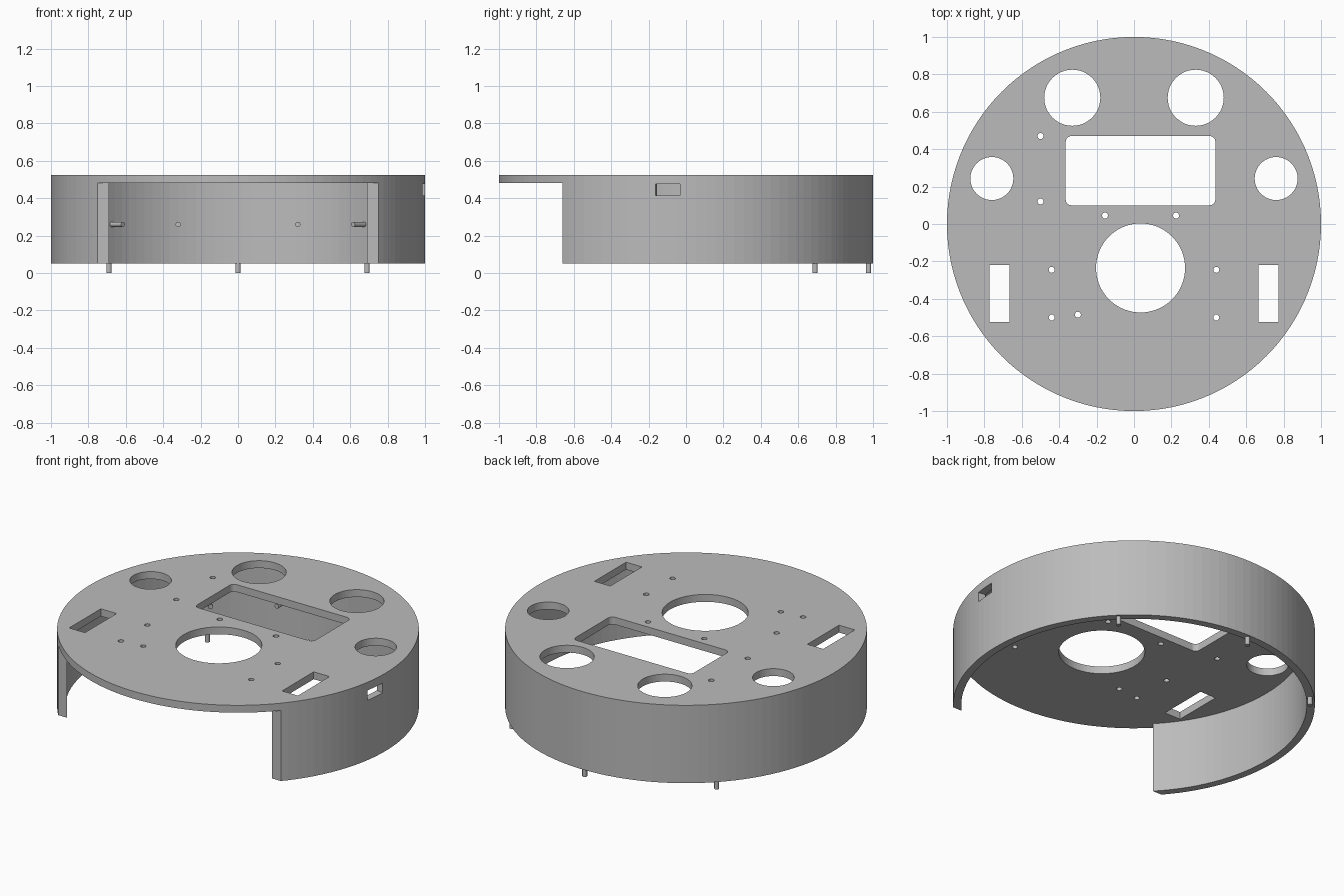
import bpy, bmesh
from math import sin, cos, pi, radians, asin
from mathutils import Matrix, Vector

cube = bpy.data.objects.get("Cube")
if cube:
    bpy.data.objects.remove(cube)

grey = bpy.data.materials.new("plain grey")
grey.use_nodes = True
colour = (0.5, 0.5, 0.5, 1)
grey.diffuse_color = colour
grey.node_tree.nodes["Principled BSDF"].inputs["Base Color"].default_value = colour

TOP, CEILING, BOTTOM = 0.525, 0.48, 0.05
INNER, FRONT = 0.955, -0.66


def arc(x, y, r, start=0, end=2 * pi, n=48, closed=True):
    steps = n if closed else n - 1
    return [(x + r * cos(start + (end - start) * i / steps),
             y + r * sin(start + (end - start) * i / steps)) for i in range(n)]


def rounded_rect(x0, x1, y0, y1, r):
    pts = []
    corners = [(x1 - r, y1 - r), (x0 + r, y1 - r), (x0 + r, y0 + r), (x1 - r, y0 + r)]
    for k, (x, y) in enumerate(corners):
        pts += arc(x, y, r, k * pi / 2, (k + 1) * pi / 2, 7, False)
    return pts


def prism(bm, pts, z0, z1):
    low = [bm.verts.new((x, y, z0)) for x, y in pts]
    high = [bm.verts.new((x, y, z1)) for x, y in pts]
    bm.faces.new(low[::-1])
    bm.faces.new(high)
    for i in range(len(pts)):
        j = (i + 1) % len(pts)
        bm.faces.new((low[i], low[j], high[j], high[i]))


def finish(bm, name):
    bmesh.ops.recalc_face_normals(bm, faces=bm.faces)
    mesh = bpy.data.meshes.new(name)
    bm.to_mesh(mesh)
    bm.free()
    mesh.materials.append(grey)
    ob = bpy.data.objects.new(name, mesh)
    bpy.context.collection.objects.link(ob)
    return ob


def cut(target, cutter):
    cutter.hide_render = True
    mod = target.modifiers.new("cut", 'BOOLEAN')
    mod.operation = 'DIFFERENCE'
    mod.solver = 'EXACT'
    mod.object = cutter
    bpy.context.view_layer.objects.active = target
    bpy.ops.object.modifier_apply(modifier=mod.name)
    bpy.data.objects.remove(cutter)


def pin(name, start, end, r=0.014):
    a, b = Vector(start), Vector(end)
    bm = bmesh.new()
    turn = (b - a).to_track_quat('Z', 'Y').to_matrix().to_4x4()
    bmesh.ops.create_cone(bm, cap_ends=True, segments=20, radius1=r, radius2=r,
                          depth=(b - a).length,
                          matrix=Matrix.Translation((a + b) / 2) @ turn)
    return finish(bm, name)


# Solid drum, to be hollowed into top plate and wall
bm = bmesh.new()
prism(bm, arc(0, 0, 1, n=120), BOTTOM, TOP)
shell = finish(bm, "shell")

# Hollow inside, open across the front
bm = bmesh.new()
edge = asin(FRONT / INNER)
outline = arc(0, 0, INNER, edge, pi - edge, 90, False)
outline += [(-1.2, FRONT), (-1.2, -1.2), (1.2, -1.2), (1.2, FRONT)]
prism(bm, outline, -0.1, CEILING)
cut(shell, finish(bm, "cavity_cutter"))

# Openings through the top plate
bm = bmesh.new()
holes = [arc(0.035, -0.235, 0.238, n=72), rounded_rect(-0.365, 0.435, 0.1, 0.47, 0.03)]
for s in (-1, 1):
    holes.append(arc(s * 0.33, 0.675, 0.15))
    holes.append(arc(s * 0.76, 0.243, 0.115))
    x0, x1 = sorted((s * 0.665, s * 0.772))
    holes.append([(x0, -0.525), (x1, -0.525), (x1, -0.22), (x0, -0.22)])
screws = [(-0.5, 0.47), (-0.5, 0.12), (-0.155, 0.045), (0.225, 0.045), (-0.44, -0.245),
          (-0.44, -0.5), (-0.3, -0.485), (0.44, -0.245), (0.44, -0.5)]
holes += [arc(x, y, 0.016, n=20) for x, y in screws]
for pts in holes:
    prism(bm, pts, 0.4, 0.6)

# Socket opening in the left wall
bmesh.ops.create_cube(bm, size=1, matrix=Matrix.Translation((0.975, -0.095, 0.445))
                      @ Matrix.Rotation(radians(-10), 4, 'Z')
                      @ Matrix.Diagonal((0.2, 0.13, 0.06, 1)))
cut(shell, finish(bm, "hole_cutter"))

# Locating pegs under the wall
for label, angle in (("left", 45), ("back", 90), ("right", 135)):
    x, y = 0.976 * cos(radians(angle)), 0.976 * sin(radians(angle))
    pin(label + "_foot_peg", (x, y, 0), (x, y, BOTTOM + 0.01))

# Pins on the inside of the wall
for label, s in (("left", 1), ("right", -1)):
    pin(label + "_back_pin", (s * 0.32, 0.91, 0.26), (s * 0.32, 0.83, 0.26))
    pin(label + "_side_pin", (s * 0.68, 0.68, 0.26), (s * 0.615, 0.615, 0.26))
